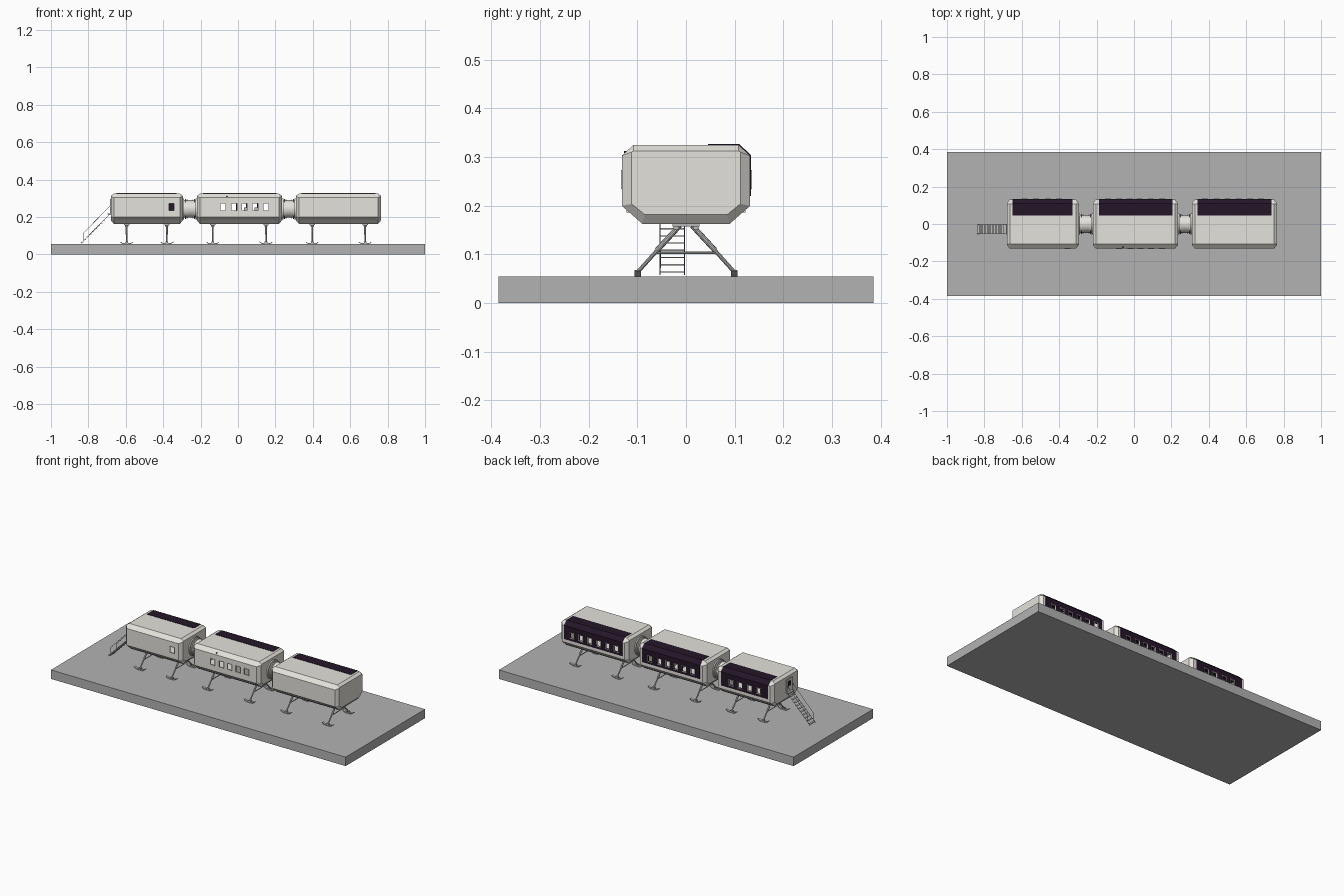
import bpy, bmesh
from mathutils import Vector

if "Cube" in bpy.data.objects:
    bpy.data.objects.remove(bpy.data.objects["Cube"])


def mat(name, c):
    m = bpy.data.materials.new(name)
    m.diffuse_color = (*c, 1)
    m.use_nodes = True
    m.node_tree.nodes["Principled BSDF"].inputs["Base Color"].default_value = m.diffuse_color
    return m


HULL = mat("hull_paint", (0.78, 0.76, 0.71))
DARK = mat("solar_dark", (0.018, 0.008, 0.022))
METAL = mat("metal", (0.5, 0.5, 0.49))
SLAB = mat("slab", (0.45, 0.45, 0.45))


def finish(bm, name, m=None, smooth=False):
    bmesh.ops.recalc_face_normals(bm, faces=bm.faces[:])
    me = bpy.data.meshes.new(name)
    bm.to_mesh(me)
    bm.free()
    ob = bpy.data.objects.new(name, me)
    bpy.context.collection.objects.link(ob)
    if m:
        me.materials.append(m)
    if smooth:
        bpy.ops.object.select_all(action='DESELECT')
        ob.select_set(True)
        bpy.context.view_layer.objects.active = ob
        bpy.ops.object.shade_smooth_by_angle()
    return ob


def box(bm, x0, x1, y0, y1, z0, z1):
    vs = bmesh.ops.create_cube(bm, size=1)['verts']
    for v in vs:
        v.co = Vector(((x0 + x1) / 2 + v.co.x * (x1 - x0), (y0 + y1) / 2 + v.co.y * (y1 - y0),
                       (z0 + z1) / 2 + v.co.z * (z1 - z0)))


def loft(bm, rings):
    loops = [[bm.verts.new(p) for p in r] for r in rings]
    n = len(loops[0])
    for a, b in zip(loops, loops[1:]):
        for i in range(n):
            bm.faces.new((a[i], a[(i + 1) % n], b[(i + 1) % n], b[i]))
    bm.faces.new(loops[0])
    bm.faces.new(loops[-1])


def rod(bm, p, q, r, seg=10):
    p, q = Vector(p), Vector(q)
    d = q - p
    vs = bmesh.ops.create_cone(bm, cap_ends=True, segments=seg, radius1=r, radius2=r, depth=d.length)['verts']
    rot = d.to_track_quat('Z', 'Y')
    for v in vs:
        v.co = rot @ v.co + (p + q) / 2


def mirrored(half):
    return half + [(-y, z) for y, z in reversed(half)]


def cut(ob, cutter):
    mod = ob.modifiers.new("cut", 'BOOLEAN')
    mod.operation = 'DIFFERENCE'
    mod.object = cutter
    mod.solver = 'EXACT'
    cutter.hide_render = True
    cutter.hide_viewport = True


# ground slab
bm = bmesh.new()
box(bm, -1, 1, -0.385, 0.385, 0, 0.055)
finish(bm, "ground_slab", SLAB)

# hull cross-sections (y, z): middle, end face, hollow inside
MID = mirrored([(0.090, 0.163), (0.132, 0.200), (0.132, 0.303), (0.108, 0.325)])
END = mirrored([(0.085, 0.182), (0.112, 0.204), (0.112, 0.310), (0.108, 0.313)])
INNER = mirrored([(0.085, 0.172), (0.125, 0.206), (0.125, 0.300), (0.104, 0.318)])
PANEL = [(0.045, 0.327), (0.109, 0.327), (0.134, 0.304), (0.134, 0.220),
         (0.122, 0.220), (0.122, 0.299), (0.104, 0.315), (0.045, 0.315)]


def ring(prof, x):
    return [(x, y, z) for y, z in prof]


# name, x range, panel x range, front windows, back windows
modules = [
    ("entry", -0.68, -0.295, -0.65, -0.33, [-0.355], [-0.585, -0.525, -0.46, -0.40]),
    ("middle", -0.22, 0.235, -0.187, 0.205, [-0.08, -0.02, 0.035, 0.092, 0.15],
     [-0.138, -0.08, -0.025, 0.03, 0.087, 0.15]),
    ("end", 0.31, 0.765, 0.34, 0.735, [], [0.38, 0.44, 0.50, 0.56, 0.62, 0.68]),
]
for name, x0, x1, p0, p1, front, back in modules:
    bm = bmesh.new()
    loft(bm, [ring(END, x0), ring(MID, x0 + 0.016), ring(MID, x1 - 0.016), ring(END, x1)])
    hull = finish(bm, name + "_hull", HULL)
    bm = bmesh.new()
    loft(bm, [ring(INNER, x0 + 0.02), ring(INNER, x1 - 0.02)])
    cut(hull, finish(bm, name + "_hollow_cutter"))
    # wrapped solar panel on the back
    bm = bmesh.new()
    loft(bm, [ring(PANEL, p0), ring(PANEL, p1)])
    panel = finish(bm, name + "_solar_panel", DARK)
    # window openings
    bm = bmesh.new()
    for xs, y in ((front, -0.13), (back, 0.13)):
        for x in xs:
            box(bm, x - 0.015, x + 0.015, y - 0.02, y + 0.02, 0.235, 0.272)
    cutter = finish(bm, name + "_window_cutter")
    cut(hull, cutter)
    cut(panel, cutter)
    # window frames
    bm = bmesh.new()
    for xs, y in ((front, -0.132), (back, 0.134)):
        for x in xs:
            for s in (-1, 1):
                box(bm, x + s * 0.015 - 0.001, x + s * 0.015 + 0.001, y - 0.002, y + 0.002, 0.234, 0.273)
                z = 0.2535 + s * 0.0185
                box(bm, x - 0.015, x + 0.015, y - 0.002, y + 0.002, z - 0.001, z + 0.001)
    finish(bm, name + "_window_frames", HULL)
    # lower side rails
    bm = bmesh.new()
    for s in (-1, 1):
        ys = sorted((s * 0.112, s * 0.122))
        box(bm, x0 + 0.03, x1 - 0.03, *ys, 0.186, 0.194)
    finish(bm, name + "_side_rails", HULL)

# connecting tunnels with ribs
for name, x0, x1 in (("left", -0.305, -0.21), ("right", 0.225, 0.32)):
    bm = bmesh.new()
    rod(bm, (x0, 0, 0.243), (x1, 0, 0.243), 0.047, 32)
    for e, s in ((x0 + 0.01, 1), (x1 - 0.01, -1)):
        for d, w, r in ((0, 0.007, 0.057), (0.011, 0.005, 0.053), (0.02, 0.004, 0.051)):
            rod(bm, (e + s * d, 0, 0.243), (e + s * (d + w), 0, 0.243), r, 32)
    finish(bm, name + "_tunnel", HULL, True)

# A-frame legs with upturned skids
SKID = [(-0.036, 0.066), (-0.026, 0.058), (-0.014, 0.055), (0.014, 0.055), (0.026, 0.058), (0.036, 0.066),
        (0.034, 0.068), (0.024, 0.062), (0.012, 0.060), (-0.012, 0.060), (-0.024, 0.062), (-0.034, 0.068)]
for i, x in enumerate((-0.595, -0.38, -0.135, 0.15, 0.397, 0.68)):
    bm = bmesh.new()
    box(bm, x - 0.014, x + 0.014, -0.028, 0.028, 0.157, 0.165)
    rod(bm, (x, -0.064, 0.103), (x, 0.064, 0.103), 0.0025)
    for s in (-1, 1):
        rod(bm, (x, s * 0.013, 0.159), (x, s * 0.06, 0.108), 0.0055)
        rod(bm, (x, s * 0.055, 0.113), (x, s * 0.099, 0.064), 0.004)
        rod(bm, (x - 0.009, s * 0.02, 0.156), (x + 0.009, s * 0.02, 0.156), 0.006)
        box(bm, x - 0.007, x + 0.007, s * 0.099 - 0.006, s * 0.099 + 0.006, 0.058, 0.068)
        loft(bm, [[(x + a, s * 0.099 + w, z) for a, z in SKID] for w in (-0.0065, 0.0065)])
    finish(bm, f"leg_frame_{i + 1}", METAL, True)

# entry stairs: treads, landing, handrails
bm = bmesh.new()
for i in range(11):
    x, z = -0.833 + i * 0.0145, 0.064 + i * 0.0148
    box(bm, x - 0.006, x + 0.006, -0.052, -0.004, z - 0.0012, z + 0.0012)
box(bm, -0.697, -0.678, -0.054, -0.002, 0.214, 0.218)
finish(bm, "stair_treads", METAL)
bm = bmesh.new()
for y in (-0.053, -0.003):
    rod(bm, (-0.678, y, 0.266), (-0.825, y, 0.115), 0.0012, 6)
    rod(bm, (-0.84, y, 0.058), (-0.69, y, 0.210), 0.0012, 6)
    rod(bm, (-0.825, y, 0.115), (-0.825, y, 0.072), 0.0012, 6)
finish(bm, "stair_handrails", METAL)

# entry door with frame and window
bm = bmesh.new()
for y in (-0.055, -0.004):
    box(bm, -0.685, -0.675, y, y + 0.004, 0.212, 0.294)
box(bm, -0.685, -0.675, -0.055, 0, 0.291, 0.296)
finish(bm, "door_frame", METAL)
bm = bmesh.new()
box(bm, -0.682, -0.675, -0.051, -0.004, 0.214, 0.291)
finish(bm, "door", HULL)
bm = bmesh.new()
box(bm, -0.6835, -0.68, -0.041, -0.014, 0.25, 0.28)
finish(bm, "door_window", DARK)

# small lamp on the front edge
bm = bmesh.new()
box(bm, -0.061, -0.055, -0.127, -0.118, 0.308, 0.313)
finish(bm, "roof_lamp", DARK)

# tables inside the middle module
bm = bmesh.new()
for x in (0.045, 0.10):
    box(bm, x - 0.012, x + 0.012, -0.06, 0.0, 0.172, 0.25)
finish(bm, "inside_seats", METAL)
